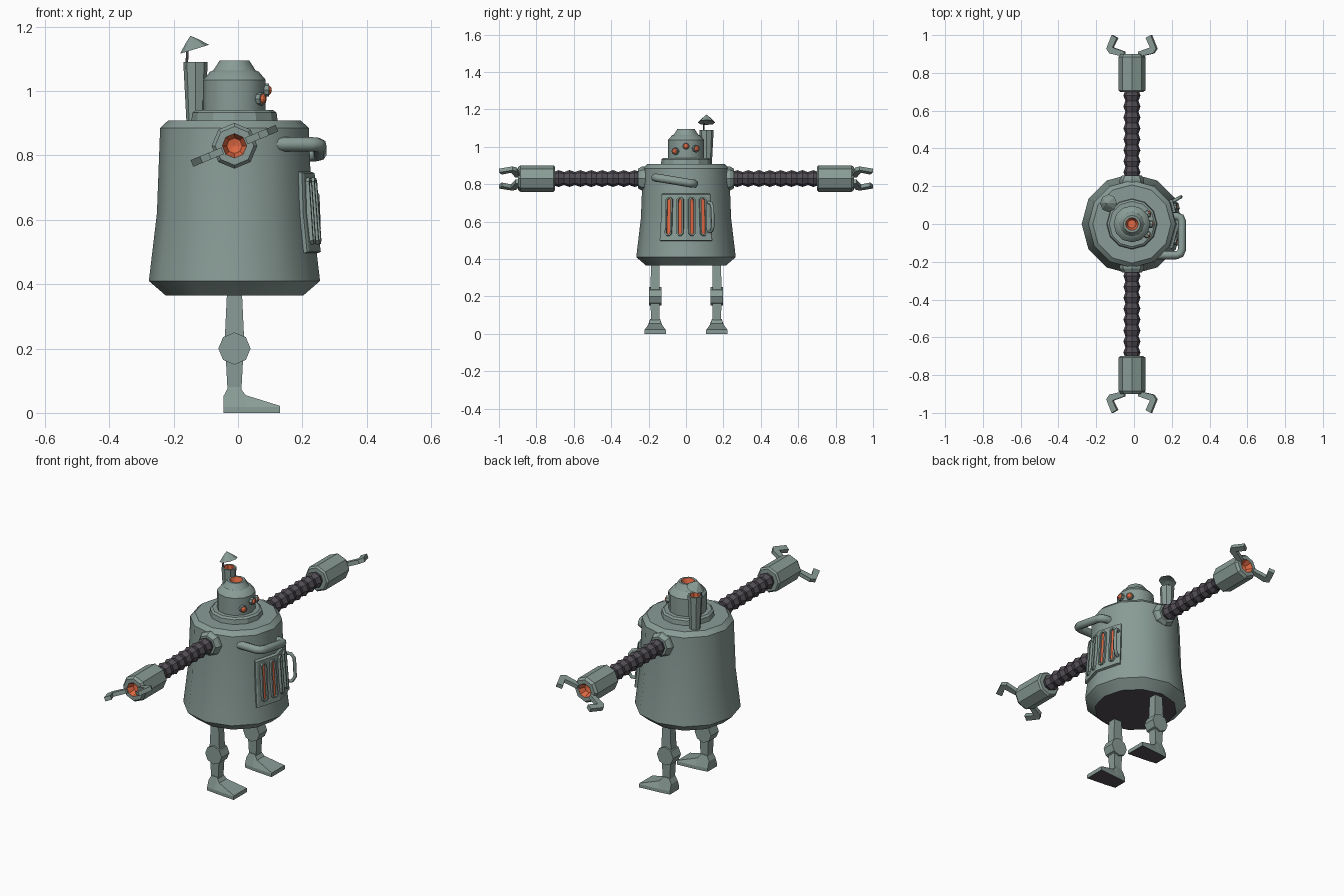
import bpy, bmesh, math
from mathutils import Vector, Matrix

if "Cube" in bpy.data.objects:
    bpy.data.objects.remove(bpy.data.objects["Cube"])

CX = -0.011  # axis of the body


def material(name, rgb):
    m = bpy.data.materials.new(name)
    m.diffuse_color = (*rgb, 1)
    m.use_nodes = True
    m.node_tree.nodes["Principled BSDF"].inputs["Base Color"].default_value = m.diffuse_color
    return m


STEEL = material("green_grey_steel", (0.25, 0.33, 0.305))
GLOW = material("orange_glow", (0.75, 0.14, 0.055))
DARK = material("dark_rubber", (0.085, 0.075, 0.09))


def finish(bm, name, mats, smooth=None):
    bmesh.ops.recalc_face_normals(bm, faces=bm.faces)
    me = bpy.data.meshes.new(name)
    bm.to_mesh(me)
    bm.free()
    for m in mats:
        me.materials.append(m)
    ob = bpy.data.objects.new(name, me)
    bpy.context.collection.objects.link(ob)
    if smooth:
        bpy.ops.object.select_all(action='DESELECT')
        ob.select_set(True)
        bpy.context.view_layer.objects.active = ob
        bpy.ops.object.shade_smooth_by_angle(angle=math.radians(smooth))
    return ob


def lathe(name, profile, origin, axis=(0, 0, 1), segs=12, mats=(STEEL,), bands={}, smooth=None):
    """Spin (radius, distance) points round an axis; bands maps band number to material."""
    bm = bmesh.new()
    axis = Vector(axis)
    rot = axis.to_track_quat('Z', 'Y').to_matrix()
    o = Vector(origin)
    rings = []
    for r, h in profile:
        n = 1 if r == 0 else segs
        rings.append([bm.verts.new(o + rot @ Vector((r * math.cos(2 * math.pi * i / segs),
                                                     r * math.sin(2 * math.pi * i / segs), h)))
                      for i in range(n)])
    for k, (a, b) in enumerate(zip(rings, rings[1:])):
        for i in range(segs):
            j = (i + 1) % segs
            vs = [a[i % len(a)], a[j % len(a)], b[j % len(b)], b[i % len(b)]]
            f = bm.faces.new(list(dict.fromkeys(vs)))
            f.material_index = bands.get(k, 0)
    return finish(bm, name, mats, smooth)


def prism(name, lower, upper, mats=(STEEL,)):
    """Closed solid between two matching loops."""
    bm = bmesh.new()
    a = [bm.verts.new(p) for p in lower]
    b = [bm.verts.new(p) for p in upper]
    n = len(a)
    bm.faces.new(a)
    bm.faces.new(b[::-1])
    for i in range(n):
        bm.faces.new([a[i], b[i], b[(i + 1) % n], a[(i + 1) % n]])
    return finish(bm, name, mats)


def tube(name, pts, r, mat):
    cu = bpy.data.curves.new(name, 'CURVE')
    cu.dimensions = '3D'
    cu.bevel_depth = r
    cu.bevel_resolution = 2
    cu.use_fill_caps = True
    sp = cu.splines.new('POLY')
    sp.points.add(len(pts) - 1)
    for p, q in zip(sp.points, pts):
        p.co = (*q, 1)
    cu.materials.append(mat)
    ob = bpy.data.objects.new(name, cu)
    bpy.context.collection.objects.link(ob)
    bpy.ops.object.select_all(action='DESELECT')
    ob.select_set(True)
    bpy.context.view_layer.objects.active = ob
    bpy.ops.object.convert(target='MESH')


# Body, neck ring and head
lathe("body", [(0, .365), (.214, .365), (.266, .41), (.241, .62), (.231, .885), (.207, .908), (0, .908)],
      (CX, 0, 0), mats=(STEEL, DARK), bands={0: 1}, smooth=32)
lathe("neck_ring", [(0, .9), (.135, .9), (.131, .933), (.12, .941), (0, .941)], (CX, 0, 0))
lathe("head", [(0, .93), (.097, .93), (.097, 1.035), (.076, 1.06), (.066, 1.064), (.046, 1.095),
               (.034, 1.095), (.022, 1.06), (0, 1.06)],
      (CX, 0, 0), mats=(STEEL, GLOW), bands={6: 1, 7: 1}, smooth=32)

# Eyes: short sockets with glowing lenses
for name, y, z in (("left_eye", -.055, .976), ("middle_eye", 0, 1.003), ("right_eye", .052, .99)):
    d = Vector((math.sqrt(.097 ** 2 - y * y), y, 0)).normalized()
    lathe(name, [(0, .075), (.02, .075), (.02, .108), (.015, .108), (.009, .114), (0, .116)],
          (CX, 0, z), d, 8, (STEEL, GLOW), {3: 1, 4: 1})

# Chimney with hinged rain cap
lathe("chimney", [(0, .9), (.028, .9), (.038, 1.09), (.028, 1.09), (.024, 1.05), (0, 1.05)],
      (-.132, .11, 0), segs=8, mats=(STEEL, GLOW), bands={3: 1, 4: 1})
tube("cap_rod", [(-.16, .095, 1.07), (-.157, .095, 1.13)], .004, DARK)
tilt = math.radians(17)
lathe("chimney_cap", [(0, .008), (.047, 0), (.022, .025), (0, .044)], (-.135, .11, 1.13),
      (-math.sin(tilt), 0, math.cos(tilt)), 8)


# Door plate following the faceted front of the body
def surface(deg, z, off=0.0):
    r = (.266 + (.241 - .266) * (z - .41) / .21) if z < .62 else (.241 - .01 * (z - .62) / .265)
    a = abs(deg) % 30
    r = (r + off) * math.cos(math.radians(15)) / math.cos(math.radians(a - 15))
    return Vector((CX + r * math.cos(math.radians(deg)), r * math.sin(math.radians(deg)), z))


bm = bmesh.new()
cols = []
for deg in (-32, -30, 0, 30, 32):
    cols.append([bm.verts.new(surface(deg, z, off))
                 for z, off in ((.495, -.004), (.5, .013), (.62, .013), (.745, .013), (.752, -.004))])
for a, b in zip(cols, cols[1:]):
    for i in range(5):
        j = (i + 1) % 5
        bm.faces.new([a[i], b[i], b[j], a[j]])
bm.faces.new(cols[0])
bm.faces.new(cols[-1])
finish(bm, "door", (STEEL,))

# Door grille: four raised slots with glowing insides
for n, deg in enumerate((-21.5, -7, 7, 21.5)):
    lo, hi = surface(deg, .527, .012), surface(deg, .727, .012)
    mid, up = (lo + hi) / 2, (hi - lo).normalized()
    s = math.radians(math.copysign(15, deg))
    t = Vector((-math.sin(s), math.cos(s), 0))
    nrm = t.cross(up).normalized()
    bm = bmesh.new()

    def loop(hw, hl, w):
        c = hw * .6
        pts = [(hw, -hl + c), (hw, hl - c), (hw - c, hl), (c - hw, hl),
               (-hw, hl - c), (-hw, c - hl), (c - hw, -hl), (hw - c, -hl)]
        return [bm.verts.new(mid + t * u + up * v + nrm * w) for u, v in pts]

    loops = [loop(.02, .105, -.003), loop(.018, .103, .011), loop(.01, .095, .011), loop(.009, .094, .001)]
    for a, b in zip(loops, loops[1:]):
        for i in range(8):
            j = (i + 1) % 8
            bm.faces.new([a[i], a[j], b[j], b[i]])
    bm.faces.new(loops[3]).material_index = 1
    bm.faces.new(loops[0][::-1])
    finish(bm, f"door_slot_{n + 1}", (STEEL, GLOW))

# Door handle and bent pipe above the door
tube("door_handle", [surface(29, z, o) for z, o in
                     ((.545, .005), (.55, .035), (.575, .052), (.675, .055), (.698, .04), (.703, .005))],
     .009, STEEL)
tube("front_pipe", [(.11, -.165, .835), (.225, -.165, .835), (.245, -.157, .834), (.254, -.135, .831),
                    (.254, .015, .806), (.246, .034, .803), (.225, .042, .802), (.17, .042, .802)],
     .022, STEEL)

# Arms, hands, claws and legs on both sides
for side, s in (("left", -1), ("right", 1)):
    ax, arm = (0, s, 0), (CX, 0, .83)
    lathe(side + "_shoulder", [(0, .19), (.065, .19), (.065, .235), (.052, .256), (0, .256)], arm, ax, 8)
    n = 8
    bellows = [(.045 if i % 2 else .035, .245 + .465 * i / (2 * n)) for i in range(2 * n + 1)]
    lathe(side + "_arm", [(0, .245)] + bellows + [(0, .71)], arm, ax, 8, (DARK,))
    lathe(side + "_hand", [(0, .7), (.062, .7), (.071, .708), (.071, .885), (.06, .899), (.038, .899),
                           (.024, .865), (0, .86)],
          arm, ax, 8, (STEEL, GLOW), {5: 1, 6: 1})
    rot = Matrix.Rotation(math.radians(-22.5), 3, 'Y')
    outline = [(.04, .885), (.125, .903), (.143, .928), (.112, 1.0), (.082, .985), (.108, .935), (.04, .912)]
    for label, d in (("front", 1), ("rear", -1)):
        faces = [[Vector(arm) + rot @ Vector((d * u, s * v, w)) for u, v in outline] for w in (-.011, .011)]
        prism(f"{side}_{label}_claw", *faces)

    # Leg: tapered thigh and shin, octagonal knee, wedge foot with dark sole
    y = s * .165

    def box_loop(hx, hy, z):
        return [(CX + i * hx, y + j * hy, z) for i, j in ((-1, -1), (1, -1), (1, 1), (-1, 1))]

    prism(side + "_thigh", box_loop(.031, .025, .21), box_loop(.022, .022, .4))
    prism(side + "_shin", box_loop(.021, .022, .06), box_loop(.028, .025, .19))
    lathe(side + "_knee", [(0, -.034), (.05, -.034), (.05, .034), (0, .034)], (CX, y, .2), (0, 1, 0), 8)
    bm = bmesh.new()
    rings = []
    for x, top, wt, wb in ((-.045, .052, .028, .04), (-.03, .08, .026, .042), (.005, .08, .026, .047),
                           (.024, .055, .032, .049), (.13, .022, .056, .058)):
        rings.append([bm.verts.new(p) for p in ((x, y - wb, 0), (x, y + wb, 0), (x, y + wb, .018),
                                                (x, y + wt, top), (x, y - wt, top), (x, y - wb, .018))])
    for a, b in zip(rings, rings[1:]):
        for i in range(6):
            j = (i + 1) % 6
            bm.faces.new([a[i], a[j], b[j], b[i]]).material_index = 1 if i == 0 else 0
    bm.faces.new(rings[0])
    bm.faces.new(rings[-1])
    finish(bm, side + "_foot", (STEEL, DARK))
